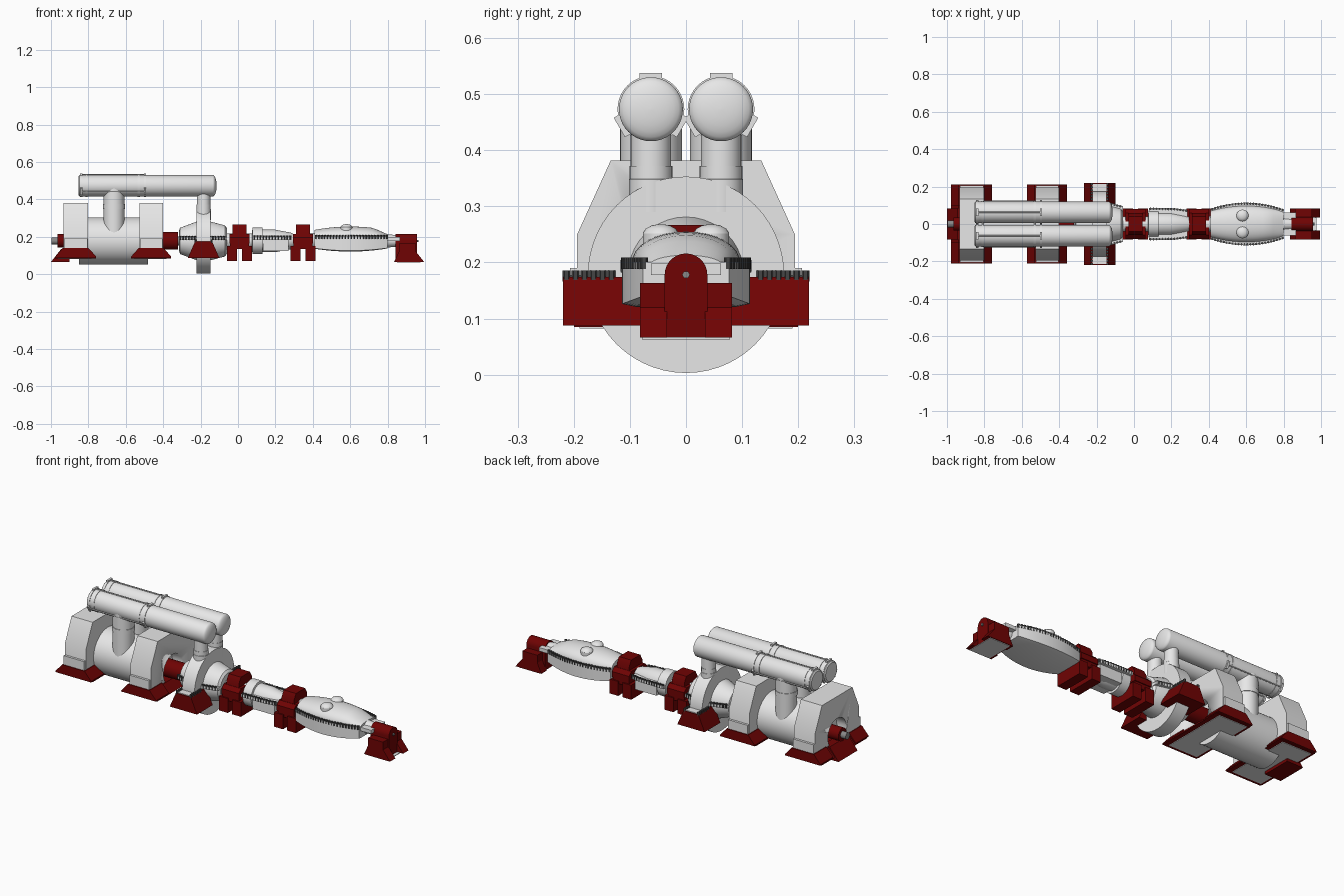
import bpy, bmesh, math
from mathutils import Vector, Matrix

if "Cube" in bpy.data.objects:
    bpy.data.objects.remove(bpy.data.objects["Cube"])

AX = 0.178  # height of the shaft axis


def material(name, rgb):
    m = bpy.data.materials.new(name)
    m.diffuse_color = (*rgb, 1)
    m.use_nodes = True
    m.node_tree.nodes["Principled BSDF"].inputs["Base Color"].default_value = m.diffuse_color
    return m


GREY = material("light grey", (0.8, 0.8, 0.8))
RED = material("dark red", (0.16, 0.001, 0.001))
DARK = material("bolt grey", (0.06, 0.06, 0.06))
STEEL = material("shaft steel", (0.25, 0.25, 0.25))


def finish(bm, name, mat):
    bmesh.ops.recalc_face_normals(bm, faces=bm.faces)
    me = bpy.data.meshes.new(name)
    bm.to_mesh(me)
    bm.free()
    me.materials.append(mat)
    me.shade_smooth()
    me.set_sharp_from_angle(angle=math.radians(30))
    ob = bpy.data.objects.new(name, me)
    bpy.context.collection.objects.link(ob)
    return ob


def loft(name, rings, mat):
    """Skin a list of closed point rings and cap both ends."""
    bm = bmesh.new()
    vs = [[bm.verts.new(p) for p in r] for r in rings]
    n = len(vs[0])
    for a, b in zip(vs, vs[1:]):
        for i in range(n):
            bm.faces.new((a[i], a[(i + 1) % n], b[(i + 1) % n], b[i]))
    bm.faces.new(vs[0])
    bm.faces.new(vs[-1])
    return finish(bm, name, mat)


def turned(name, prof, mat, y=0, z=AX, n=40):
    """Turned part along x from (x, radius) points."""
    return loft(name, [[(x, y + r * math.cos(2 * math.pi * i / n), z + r * math.sin(2 * math.pi * i / n))
                        for i in range(n)] for x, r in prof], mat)


def upright(name, x, y, prof, mat, n=32):
    """Turned part along z from (z, radius) points."""
    return loft(name, [[(x + r * math.cos(2 * math.pi * i / n), y + r * math.sin(2 * math.pi * i / n), z)
                        for i in range(n)] for z, r in prof], mat)


def prism_x(name, yz, x0, x1, mat):
    return loft(name, [[(x, y, z) for y, z in yz] for x in (x0, x1)], mat)


def prism_y(name, xz, y0, y1, mat):
    return loft(name, [[(x, y, z) for x, z in xz] for y in (y0, y1)], mat)


def prism_z(name, xy, z0, z1, mat):
    return loft(name, [[(x, y, z) for x, y in xy] for z in (z0, z1)], mat)


def box(name, x0, x1, y0, y1, z0, z1, mat):
    return prism_z(name, [(x0, y0), (x1, y0), (x1, y1), (x0, y1)], z0, z1, mat)


def mirrored(half):
    return half + [(-a, b) for a, b in reversed(half)]


def bolt_rows(name, edge, z, step=0.016, r=0.0072, h=0.02):
    """Evenly spaced hex bolts along an (x, y) edge, on both sides of the axis."""
    bm = bmesh.new()
    carry = step / 2
    for (xa, ya), (xb, yb) in zip(edge, edge[1:]):
        length = math.hypot(xb - xa, yb - ya)
        while carry < length:
            t = carry / length
            for s in (-1, 1):
                p = Vector((xa + (xb - xa) * t, s * (ya + (yb - ya) * t), z))
                bmesh.ops.create_cone(bm, cap_ends=True, segments=6, radius1=r, radius2=r, depth=h,
                                      matrix=Matrix.Translation(p))
            carry += step
        carry -= length
    return finish(bm, name, DARK)


def split_flange(name, edge, z0, z1):
    """Horizontal joint plate following the (x, y) edge, with its bolts."""
    prism_z(name, edge + [(x, -y) for x, y in reversed(edge)], z0, z1, GREY)
    bolt_rows(name + "_bolts", [(x, y - 0.005) for x, y in edge], (z0 + z1) / 2 + 0.004)


# Generator: barrel and two end housings with bored outer faces
turned("generator_barrel", [(-0.85, 0.126), (-0.48, 0.126)], GREY, n=48)
housing = mirrored([(0.134, 0.382), (0.194, 0.25), (0.194, 0.09)])
for label, x0, x1, bore in (("rear", -0.933, -0.803, -0.933), ("front", -0.527, -0.402, -0.402)):
    ob = prism_x(label + "_generator_housing", housing, x0, x1, GREY)
    cutter = turned(label + "_bore_cutter", [(bore - 0.06, 0.082), (bore + 0.06, 0.082)], GREY)
    cutter.hide_render = True
    cutter.hide_viewport = True
    mod = ob.modifiers.new("bore", "BOOLEAN")
    mod.operation = "DIFFERENCE"
    mod.object = cutter
    f0, f1 = x0 - 0.045, x1 + 0.045
    for s in (-1, 1):
        # Sill ledge and flared red foot on each side
        ys = sorted((s * 0.15, s * 0.207))
        box(label + "_sill", x0 + 0.002, x1 - 0.002, *ys, 0.135, 0.19, GREY)
        prism_y(label + "_generator_foot", [(f0, 0.088), (f0, 0.094), (x0 - 0.004, 0.14),
                                            (x1 + 0.004, 0.14), (f1, 0.094), (f1, 0.088)],
                *sorted((s * 0.10, s * 0.212)), RED)
    loft(label + "_generator_base",
         [[(f0, -0.2, 0.085), (f1, -0.2, 0.085), (f1, 0.2, 0.085), (f0, 0.2, 0.085)],
          [(x0 - 0.004, -0.2, 0.13), (x1 + 0.004, -0.2, 0.13), (x1 + 0.004, 0.2, 0.13), (x0 - 0.004, 0.2, 0.13)]],
         RED)
    box(label + "_base_underside", x0 - 0.03, x1 + 0.02, -0.19, 0.19, 0.082, 0.086, GREY)

# Rear bearing and coupling
prism_y("rear_pedestal", [(-1.0, 0.066), (-0.90, 0.066), (-0.90, 0.135), (-0.945, 0.135)], -0.084, 0.084, RED)
turned("rear_bearing", [(-0.965, 0.036), (-0.86, 0.036)], RED, n=24)
turned("rear_shaft", [(-0.998, 0.019), (-0.86, 0.019)], STEEL, n=16)
turned("front_coupling", [(-0.47, 0.047), (-0.32, 0.047)], RED, n=32)
turned("main_shaft", [(-0.4, 0.025), (0.955, 0.025)], STEEL, n=16)

# First casing with its large ring
turned("first_casing", [(-0.315, 0.055), (-0.31, 0.07), (-0.222, 0.103), (-0.145, 0.103), (-0.07, 0.083),
                        (-0.06, 0.07), (-0.06, 0.03)], GREY)
turned("casing_ring", [(-0.222, 0.175), (-0.146, 0.175)], GREY, n=56)
split_flange("first_casing_flange", [(-0.315, 0.088), (-0.23, 0.116), (-0.14, 0.116), (-0.06, 0.096)], 0.182, 0.198)
for s in (-1, 1):
    prism_y("ring_foot", [(-0.268, 0.088), (-0.1, 0.088), (-0.138, 0.174), (-0.23, 0.174)],
            *sorted((s * 0.08, s * 0.219)), RED)
    box("ring_foot_plate", -0.222, -0.146, *sorted((s * 0.12, s * 0.214)), 0.172, 0.178, GREY)
for x in (-0.226, -0.142):
    bolt_rows("ring_foot_bolts", [(x, 0.125), (x, 0.219)], 0.176)

# Twin overhead pipes, risers, clamps and tie rods
dome = [(-0.134 + 0.02 * math.sin(math.pi / 2 * i / 6), 0.001 + 0.056 * math.cos(math.pi / 2 * i / 6))
        for i in range(7)]
for s in (-1, 1):
    y = s * 0.0625
    turned("overhead_pipe", [(-0.853, 0.05), (-0.848, 0.057)] + dome, GREY, y, 0.473)
    upright("generator_riser", -0.663, y, [(0.2, 0.055), (0.46, 0.055)], GREY)
    upright("generator_riser_band", -0.663, y, [(0.35, 0.058), (0.375, 0.058)], GREY)
    upright("casing_riser", -0.184, y, [(0.29, 0.036), (0.46, 0.036)], GREY)
    upright("casing_riser_band", -0.184, y, [(0.29, 0.039), (0.348, 0.039), (0.349, 0.038), (0.372, 0.038)], GREY)
    for x in (-0.838, -0.81, -0.53, -0.497):
        turned("pipe_band", [(x - 0.006, 0.0595), (x + 0.006, 0.0595)], GREY, y, 0.473)
    for deg in (90, 210, 330):
        a = math.radians(deg)
        c = Vector((0, math.cos(a), math.sin(a)))
        t = Vector((0, -math.sin(a), math.cos(a)))
        o = Vector((0, y, 0.473))
        for x in (-0.838, -0.497):
            loft("clamp_lug", [[o + Vector((x + dx, 0, 0)) + c * r + t * w for r, w in
                                ((0.05, -0.02), (0.065, -0.02), (0.065, 0.02), (0.05, 0.02))]
                               for dx in (-0.006, 0.006)], GREY)
        p = o + c * 0.061
        turned("tie_rod", [(-0.838, 0.003), (-0.497, 0.003)], GREY, p.y, p.z, 8)

# Two intermediate bearing pedestals
for label, x in (("first", 0.008), ("second", 0.348)):
    prism_x(label + "_bearing_cap", mirrored([(0.04, 0.267), (0.058, 0.235), (0.058, 0.14)]),
            x - 0.038, x + 0.038, RED)
    prism_x(label + "_bearing_body", mirrored([(0.06, 0.215), (0.08, 0.195), (0.08, 0.165)]),
            x - 0.053, x + 0.053, RED)
    box(label + "_bearing_core", x - 0.05, x + 0.05, -0.075, 0.075, 0.135, 0.17, RED)
    for d in (-0.04, 0.04):
        box(label + "_bearing_foot", x + d - 0.027, x + d + 0.027, -0.082, 0.082, 0.07, 0.15, RED)
turned("first_collar", [(-0.07, 0.04), (0.085, 0.04)], GREY, n=24)

# Middle casing
turned("middle_casing", [(0.075, 0.05), (0.078, 0.071), (0.13, 0.071), (0.132, 0.06), (0.2, 0.06), (0.225, 0.055),
                         (0.28, 0.045), (0.31, 0.03)], GREY)
split_flange("middle_casing_flange", [(0.08, 0.086), (0.22, 0.084), (0.285, 0.075)], 0.184, 0.2)
box("middle_casing_base", 0.135, 0.27, -0.066, 0.066, 0.125, 0.188, GREY)

# Large low casing: bulging base, domed cover and bolted joint
stations = [0.41 + 0.39 * i / 14 for i in range(15)]
bulge = [max(0.0, 1 - ((x - 0.6) / 0.2) ** 2) for x in stations]
loft("low_casing_base", [[(x, -0.077 - 0.037 * b, 0.19), (x, -0.077 - 0.037 * b, 0.14 - 0.014 * b),
                          (x, -0.06 - 0.03 * b, 0.138 - 0.017 * b), (x, 0.06 + 0.03 * b, 0.138 - 0.017 * b),
                          (x, 0.077 + 0.037 * b, 0.14 - 0.014 * b), (x, 0.077 + 0.037 * b, 0.19)]
                         for x, b in zip(stations, bulge)], GREY)
cover = []
for x, b in zip(stations, bulge):
    fall = max(0.0, (x - 0.72) / 0.08)
    w, h = 0.068 + 0.03 * b, 0.047 + 0.02 * b - 0.022 * fall
    cover.append([(x, w * math.cos(math.pi * i / 16), 0.188 + h * math.sin(math.pi * i / 16) ** 0.8)
                  for i in range(17)])
loft("low_casing_cover", cover, GREY)
split_flange("low_casing_flange", [(x, 0.078 + 0.036 * b) for x, b in zip(stations, bulge)], 0.188, 0.201)
for s in (-1, 1):
    upright("cover_dome", 0.58, s * 0.045, [(0.22, 0.032), (0.252, 0.032), (0.26, 0.027), (0.266, 0.016),
                                            (0.268, 0.004)], GREY, 24)
turned("low_casing_inlet_neck", [(0.38, 0.042), (0.42, 0.042)], GREY, n=24)
turned("low_casing_end_neck", [(0.79, 0.036), (0.86, 0.03)], GREY, n=24)
box("low_casing_end_ledge", 0.79, 0.865, -0.062, 0.062, 0.178, 0.198, GREY)

# End pedestal with arched bearing cap
box("end_pedestal", 0.86, 0.952, -0.082, 0.082, 0.066, 0.163, RED)
arch = [(0.038 * math.cos(math.pi * i / 14), AX + 0.038 * math.sin(math.pi * i / 14)) for i in range(15)]
prism_x("end_bearing_cap", arch + [(-0.038, 0.066), (0.038, 0.066)], 0.843, 0.958, RED)
for s in (-1, 1):
    prism_y("end_pedestal_foot", [(0.835, 0.066), (0.995, 0.066), (0.952, 0.12), (0.86, 0.12)],
            *sorted((s * 0.034, s * 0.082)), RED)
box("end_pedestal_underside", 0.85, 0.975, -0.078, 0.078, 0.063, 0.067, GREY)
turned("end_shaft", [(0.95, 0.007), (0.964, 0.007)], STEEL, n=6)
